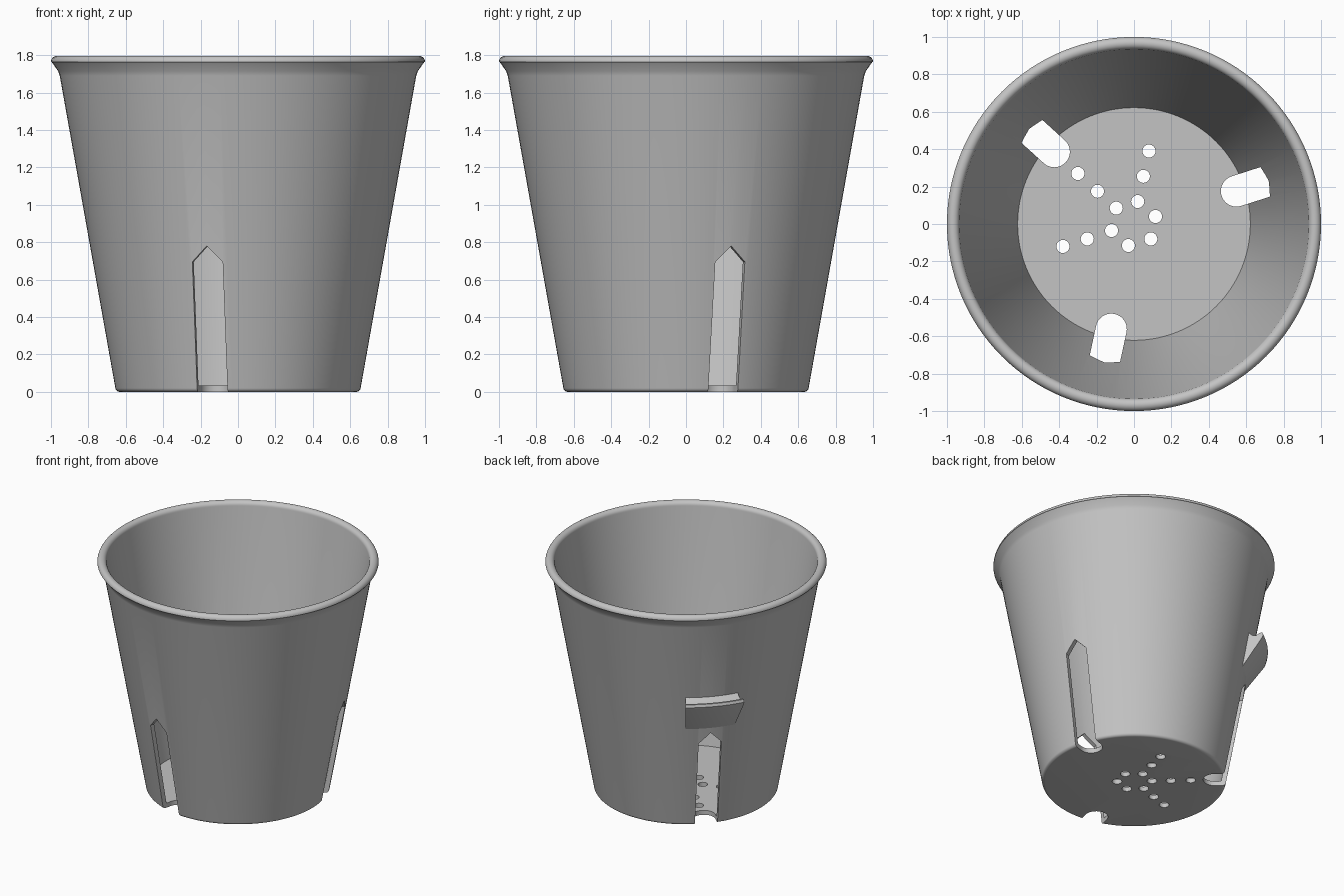
import bpy, bmesh, math
from mathutils import Matrix

if "Cube" in bpy.data.objects:
    bpy.data.objects.remove(bpy.data.objects["Cube"])

SEG = 128
SLOT_ANGLES = [17.8, 137.8, 257.8]
HOLES = [(0.08, 0.39), (0.05, 0.255), (0.02, 0.12), (-0.30, 0.27),
         (-0.195, 0.175), (-0.095, 0.085), (0.115, 0.04), (-0.12, -0.035),
         (-0.25, -0.08), (-0.38, -0.12), (0.09, -0.08), (-0.03, -0.115)]

grey = bpy.data.materials.new("light_grey_plastic")
grey.diffuse_color = (0.55, 0.55, 0.55, 1)
grey.use_nodes = True
grey.node_tree.nodes["Principled BSDF"].inputs["Base Color"].default_value = grey.diffuse_color


def make(name, bm):
    bmesh.ops.recalc_face_normals(bm, faces=bm.faces)
    me = bpy.data.meshes.new(name)
    bm.to_mesh(me)
    bm.free()
    me.materials.append(grey)
    ob = bpy.data.objects.new(name, me)
    bpy.context.collection.objects.link(ob)
    return ob


def select(ob):
    bpy.ops.object.select_all(action='DESELECT')
    ob.select_set(True)
    bpy.context.view_layer.objects.active = ob


def loft(bm, rings, close):
    """Join consecutive vertex rings with quads."""
    n = len(rings[0])
    for a, b in zip(rings, rings[1:]):
        for i in range(n if close else n - 1):
            j = (i + 1) % n
            bm.faces.new((a[i], a[j], b[j], b[i]))


def arc(cx, cz, r, a0, a1, n):
    return [(cx + r * math.cos(math.radians(a0 + (a1 - a0) * k / n)),
             cz + r * math.sin(math.radians(a0 + (a1 - a0) * k / n)))
            for k in range(n + 1)]


def prism(bm, outline, axis, lo, hi, mat=Matrix()):
    """Extrude a 2D outline along x or z."""
    def put(p, h):
        return mat @ Matrix.Translation((h, p[0], p[1]) if axis == 'X' else (p[0], p[1], h)).to_translation()
    rings = [[bm.verts.new(put(p, h)) for p in outline] for h in (lo, hi)]
    loft(bm, rings, True)
    for r in rings:
        bm.faces.new(r)


# Pot shell: rounded foot, tapered wall, flared rounded rim, inner wall, floor
profile = (arc(0.632, 0.024, 0.024, -90, -10, 5)
           + [(0.953, 1.69), (0.962, 1.715), (0.995, 1.762)]
           + arc(0.967, 1.764, 0.033, 0, 180, 14)
           + [(0.622, 0.035)])
bm = bmesh.new()
rings = [[bm.verts.new((r * math.cos(2 * math.pi * i / SEG),
                        r * math.sin(2 * math.pi * i / SEG), z)) for i in range(SEG)]
         for r, z in profile]
loft(bm, rings, True)
bm.faces.new(rings[0])
bm.faces.new(rings[-1])
pot = make("pot", bm)


def cut(bm):
    cutter = make("cutter", bm)
    cutter.hide_render = True
    mod = pot.modifiers.new("cut", 'BOOLEAN')
    mod.operation, mod.solver, mod.object = 'DIFFERENCE', 'EXACT', cutter
    select(pot)
    bpy.ops.object.modifier_apply(modifier=mod.name)
    bpy.data.objects.remove(cutter)


# Three gabled side slots, each with a round end in the floor
HW = 0.083
for a in SLOT_ANGLES:
    rot = Matrix.Rotation(math.radians(a), 4, 'Z')
    bm = bmesh.new()
    prism(bm, [(-HW, -0.1), (HW, -0.1), (HW, 0.695), (0, 0.78), (-HW, 0.695)],
          'X', 0.575, 1.1, rot)
    cut(bm)
    bm = bmesh.new()
    prism(bm, arc(0.575, 0, HW, 90, 270, 20) + [(0.585, -HW), (0.585, HW)], 'Z', -0.1, 0.3, rot)
    cut(bm)

# Drain holes
bm = bmesh.new()
for x, y in HOLES:
    prism(bm, arc(x, y, 0.035, 0, 345, 23), 'Z', -0.1, 0.2)
cut(bm)

# Curved ledge with a shallow groove, above the back left slot
section = [(0.78, 0.82), (0.797, 0.82), (0.945, 1.04), (0.952, 1.06), (0.945, 1.08),
           (0.925, 1.078), (0.90, 1.06), (0.875, 1.065), (0.846, 1.09), (0.825, 1.09)]
bm = bmesh.new()
rings = []
for k in range(17):
    t = math.radians(137.8 - 13 + 26 * k / 16)
    rings.append([bm.verts.new((r * math.cos(t), r * math.sin(t), z)) for r, z in section])
loft(bm, rings, True)
bm.faces.new(rings[0])
bm.faces.new(rings[-1])
ledge = make("ledge", bm)

for ob in (pot, ledge):
    select(ob)
    bpy.ops.object.shade_smooth_by_angle(angle=math.radians(30))
